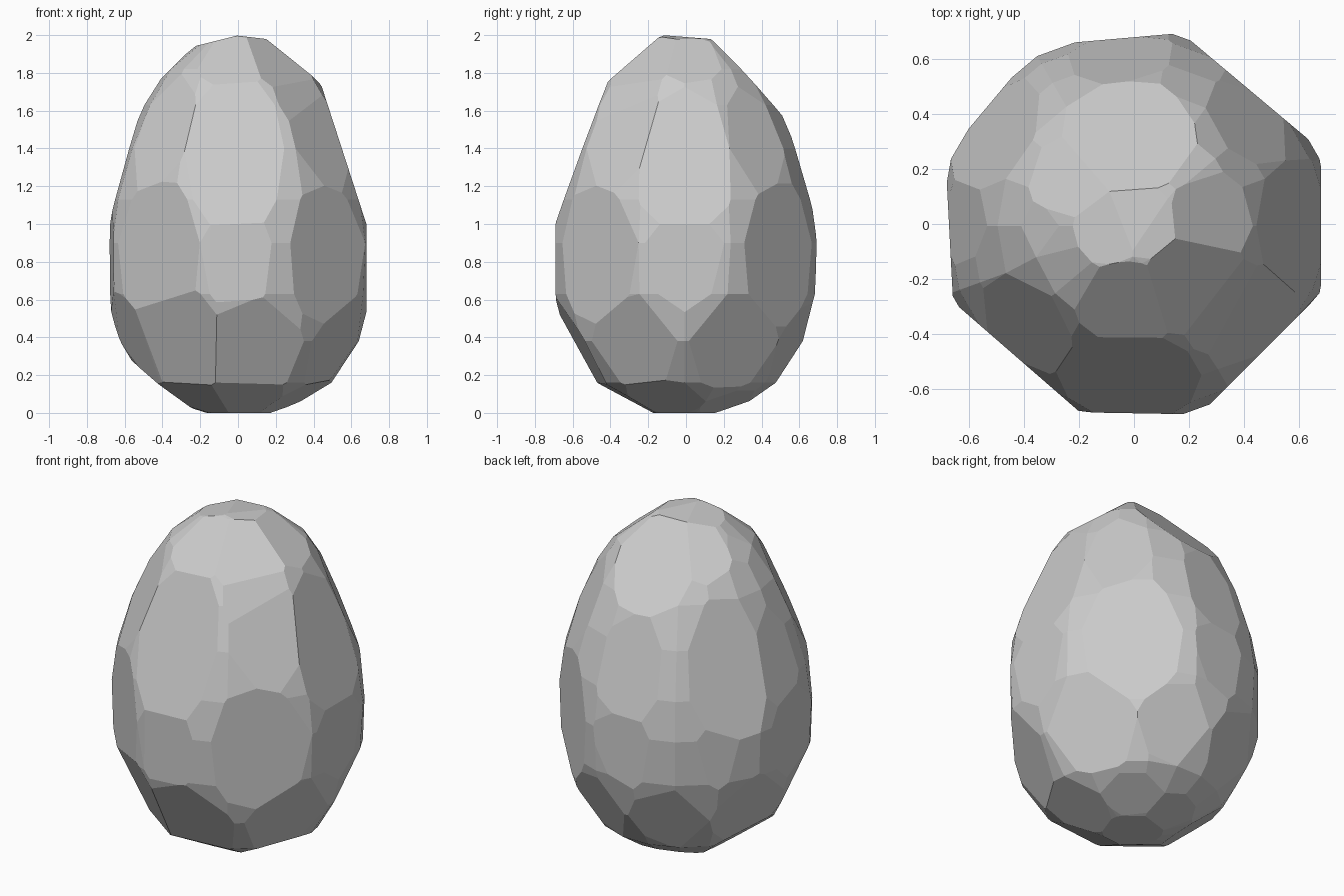
import bpy, bmesh
from math import sin, cos, radians, pi
from mathutils import Vector

if "Cube" in bpy.data.objects:
    bpy.data.objects.remove(bpy.data.objects["Cube"])

stone = bpy.data.materials.new("stone_grey")
stone.use_nodes = True
grey = (0.6, 0.6, 0.6, 1)
stone.diffuse_color = grey
stone.node_tree.nodes["Principled BSDF"].inputs["Base Color"].default_value = grey

# Egg-shaped blank, turned from a profile
SIDES = 18
profile = [(.17, .0), (.33, .05), (.49, .16), (.635, .38), (.7, .63), (.712, .9),
           (.68, 1.13), (.6, 1.4), (.5, 1.63), (.38, 1.82), (.2, 1.965), (.08, 2.01)]
bm = bmesh.new()
rings = [[bm.verts.new((r * cos(2 * pi * i / SIDES), r * sin(2 * pi * i / SIDES), z))
          for i in range(SIDES)] for r, z in profile]
for low, high in zip(rings, rings[1:]):
    for i in range(SIDES):
        j = (i + 1) % SIDES
        bm.faces.new((low[i], low[j], high[j], high[i]))
bm.faces.new(rings[0][::-1])
bm.faces.new(rings[-1])


def chip(azimuth, r0, z0, r1, z1):
    """Slice a flat facet through two profile points, lower one first."""
    a = radians(azimuth)
    out = Vector((cos(a), sin(a), 0))
    normal = (out * (z1 - z0) + Vector((0, 0, r0 - r1))).normalized()
    bmesh.ops.bisect_plane(bm, geom=bm.verts[:] + bm.edges[:] + bm.faces[:], dist=1e-5,
                           plane_co=out * r0 + Vector((0, 0, z0)),
                           plane_no=normal, clear_outer=True)
    bmesh.ops.holes_fill(bm, edges=bm.edges[:], sides=0)


# Upright facets round the middle
for azimuth, r in ((-91, .68), (0, .675), (95, .683), (183, .675),
                   (-131, .642), (-45, .65), (50, .645), (140, .69)):
    chip(azimuth, r, .6, r, 1)

# Long facets leaning in above the middle
for azimuth, r0, z0, r1 in ((-92, .68, 1, .47), (0, .675, 1, .49), (96, .683, 1, .52),
                            (178, .685, 1, .53), (-138, .645, 1.2, .49), (-38, .645, 1.2, .485),
                            (42, .645, 1.2, .5), (147, .68, .95, .505)):
    chip(azimuth, r0, z0, r1, 1.57)

# Facets of the crown
for azimuth, r0, z0, r1, z1 in ((-95, .4, 1.75, .12, 2), (5, .42, 1.75, .14, 1.98),
                                (95, .51, 1.57, .13, 1.98), (180, .41, 1.77, .24, 1.94),
                                (-42, .475, 1.6, .37, 1.77), (-45, .38, 1.75, .14, 1.975),
                                (140, .42, 1.74, .16, 1.97), (90, .13, 1.98, -.12, 2),
                                (180, .24, 1.94, 0, 2), (0, .14, 1.98, -.03, 2)):
    chip(azimuth, r0, z0, r1, z1)

# Facets tucking in below the middle
for azimuth, r0, r1 in ((-83, .675, .45), (-28, .67, .47), (28, .665, .465), (72, .68, .49),
                        (115, .68, .49), (160, .67, .485), (-155, .67, .485), (-125, .635, .455)):
    chip(azimuth, r1, .17, r0, .58)

# Shallow facets of the underside
for azimuth, r0, z0, r1, z1 in ((-85, .17, .005, .45, .16), (-20, .16, .005, .47, .165),
                                (50, .18, .01, .45, .13), (105, .2, .02, .42, .1),
                                (175, .25, .03, .53, .25), (-130, .18, .01, .46, .16)):
    chip(azimuth, r0, z0, r1, z1)

# Clean slivers and merge nearly coplanar faces
bmesh.ops.remove_doubles(bm, verts=bm.verts[:], dist=.02)
bmesh.ops.delete(bm, geom=bm.edges[:] + bm.faces[:], context='EDGES_FACES')
hull = bmesh.ops.convex_hull(bm, input=bm.verts[:])
spare = {g for g in hull["geom_interior"] + hull["geom_unused"]
         if isinstance(g, bmesh.types.BMVert)}
bmesh.ops.delete(bm, geom=list(spare), context='VERTS')
bmesh.ops.dissolve_limit(bm, angle_limit=radians(3), verts=bm.verts[:], edges=bm.edges[:])
bmesh.ops.recalc_face_normals(bm, faces=bm.faces[:])

# Rest it on the ground, centred
spans = [(min(v.co[k] for v in bm.verts), max(v.co[k] for v in bm.verts)) for k in range(3)]
shift = Vector((-sum(spans[0]) / 2, -sum(spans[1]) / 2, -spans[2][0]))
bmesh.ops.translate(bm, verts=bm.verts[:], vec=shift)

mesh = bpy.data.meshes.new("boulder")
bm.to_mesh(mesh)
bm.free()
mesh.materials.append(stone)
bpy.context.collection.objects.link(bpy.data.objects.new("boulder", mesh))
